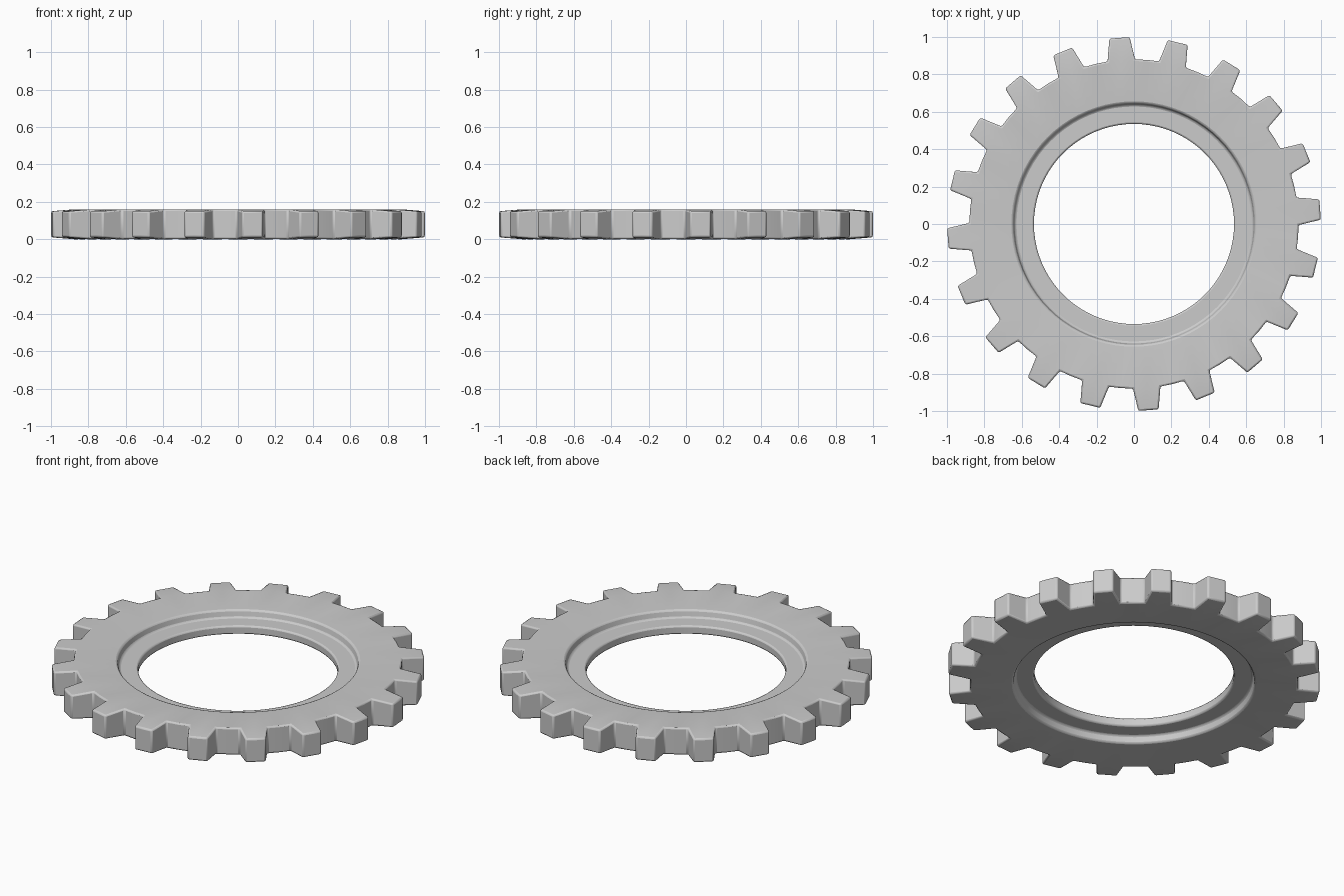
import bpy
import bmesh
from math import radians, cos, sin, atan2, hypot

cube = bpy.data.objects.get("Cube")
if cube:
    bpy.data.objects.remove(cube, do_unlink=True)

TEETH = 20
PITCH = 360 / TEETH
FIRST = 4.45          # angle of the first tooth
HALF = 4.8            # half a tooth at its root, in degrees
ROOT, TIP = 0.88, 0.998

steel = bpy.data.materials.new("grey_steel")
steel.use_nodes = True
steel.diffuse_color = (0.6, 0.6, 0.6, 1)
steel.node_tree.nodes["Principled BSDF"].inputs["Base Color"].default_value = (0.6, 0.6, 0.6, 1)

# Upper half of the ring section (radius, height above mid-plane), then mirrored
upper = [(ROOT, 0.08), (0.647, 0.068), (0.637, 0.025), (0.535, 0.025)]
section = upper + [(r, -h) for r, h in reversed(upper)]

# Revolve the section, with stations at the tooth flanks, crests and valleys
angles = [FIRST + PITCH * t + a for t in range(TEETH) for a in (-HALF, 0, HALF, PITCH / 2)]
bm = bmesh.new()
rings = [[bm.verts.new((r * cos(radians(a)), r * sin(radians(a)), h + 0.08))
          for r, h in section] for a in angles]
tooth_walls = [[] for _ in range(TEETH)]
n = len(section)
for i, ring in enumerate(rings):
    nxt = rings[(i + 1) % len(rings)]
    for j in range(n):
        k = (j + 1) % n
        face = bm.faces.new((ring[j], ring[k], nxt[k], nxt[j]))
        if j == n - 1 and i % 4 < 2:
            tooth_walls[i // 4].append(face)
bmesh.ops.recalc_face_normals(bm, faces=bm.faces)

# Pull each tooth out of the rim, narrowing it in width and height
for t, walls in enumerate(tooth_walls):
    mid = radians(FIRST + PITCH * t)
    out = bmesh.ops.extrude_face_region(bm, geom=walls)
    bmesh.ops.delete(bm, geom=walls, context='FACES_ONLY')
    for v in [g for g in out["geom"] if isinstance(g, bmesh.types.BMVert)]:
        along = v.co.x * cos(mid) + v.co.y * sin(mid)
        side = (-v.co.x * sin(mid) + v.co.y * cos(mid)) * 0.74
        v.co.x = TIP * cos(mid) - side * sin(mid)
        v.co.y = TIP * sin(mid) + side * cos(mid)
        v.co.z = 0.08 + (v.co.z - 0.08) * 0.87
bmesh.ops.recalc_face_normals(bm, faces=bm.faces)

mesh = bpy.data.meshes.new("gear_ring")
bm.to_mesh(mesh)
bm.free()
mesh.materials.append(steel)
gear = bpy.data.objects.new("gear_ring", mesh)
bpy.context.collection.objects.link(gear)

# Soften the hard edges
bevel = gear.modifiers.new("soft_edges", 'BEVEL')
bevel.width = 0.009
bevel.segments = 2
bevel.limit_method = 'ANGLE'
bevel.angle_limit = radians(30)

bpy.context.view_layer.objects.active = gear
gear.select_set(True)
bpy.ops.object.shade_smooth_by_angle(angle=radians(35))
